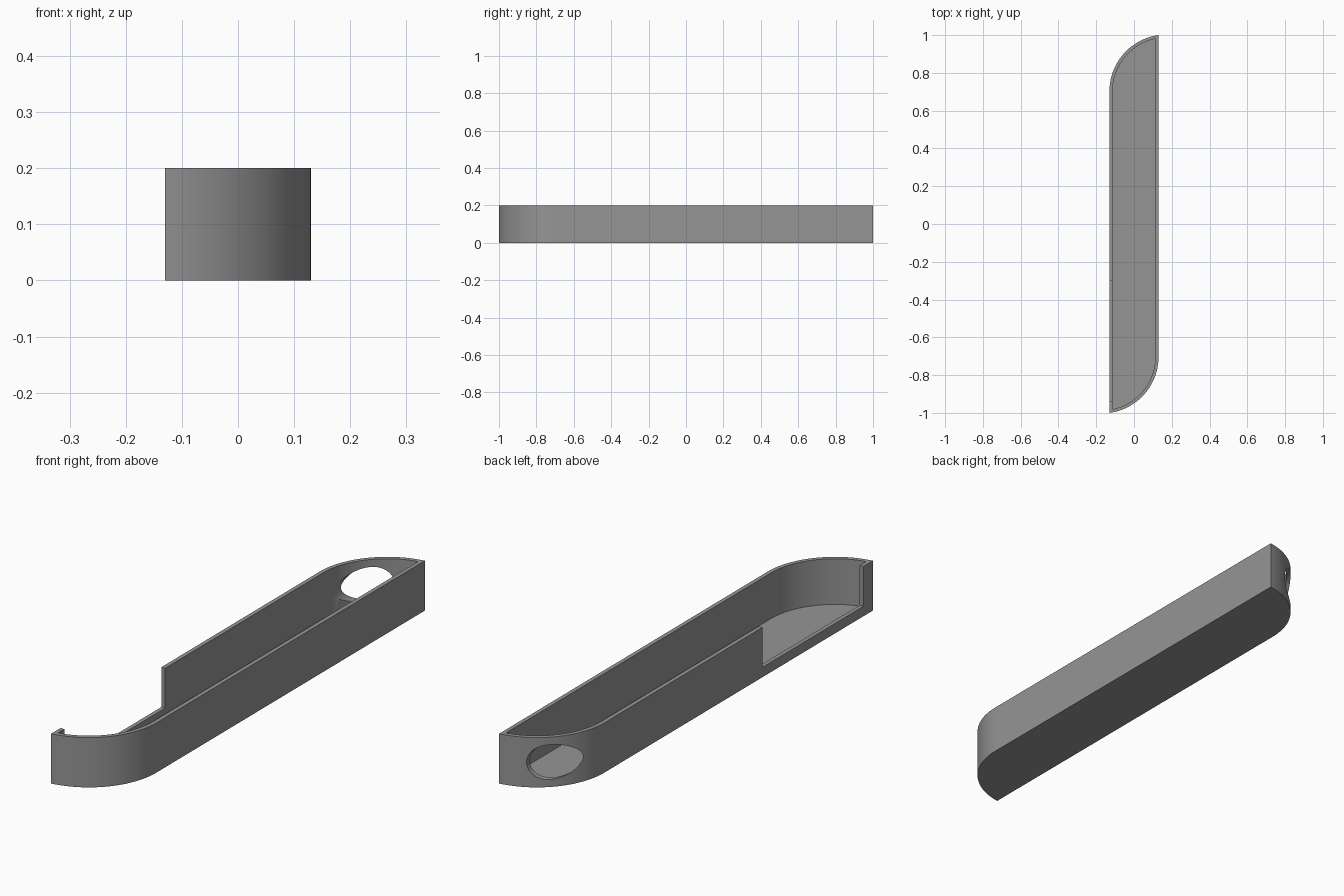
import bpy, bmesh, math

if "Cube" in bpy.data.objects:
    bpy.data.objects.remove(bpy.data.objects["Cube"])

HALF_W, HALF_L, HEIGHT = 0.13, 1.0, 0.2
WALL, FLOOR, RADIUS = 0.0167, 0.0167, 0.3
CX = -HALF_W + RADIUS                                   # rounded corner centre
CY = HALF_L - math.sqrt(RADIUS**2 - (HALF_W - CX)**2)

grey = bpy.data.materials.new("mid grey")
grey.diffuse_color = (0.3, 0.3, 0.3, 1)
grey.use_nodes = True
grey.node_tree.nodes["Principled BSDF"].inputs["Base Color"].default_value = grey.diffuse_color


def outline(inset, steps=32):
    """Long shape with two opposite rounded corners, the same after a half turn."""
    r, x_end = RADIUS - inset, HALF_W - inset
    end = math.acos((CX - x_end) / r)
    half = [(CX - r * math.cos(end * i / steps), CY + r * math.sin(end * i / steps))
            for i in range(steps + 1)]
    return half + [(-x, -y) for x, y in half]


def prism(name, points, z0, z1):
    bm = bmesh.new()
    base = bm.faces.new([bm.verts.new((x, y, z0)) for x, y in points])
    top = bmesh.ops.extrude_face_region(bm, geom=[base])["geom"]
    bmesh.ops.translate(bm, vec=(0, 0, z1 - z0),
                        verts=[g for g in top if isinstance(g, bmesh.types.BMVert)])
    bmesh.ops.recalc_face_normals(bm, faces=bm.faces)
    mesh = bpy.data.meshes.new(name)
    bm.to_mesh(mesh)
    bm.free()
    mesh.materials.append(grey)
    obj = bpy.data.objects.new(name, mesh)
    bpy.context.collection.objects.link(obj)
    return obj


def cut(target, cutter):
    mod = target.modifiers.new(cutter.name, 'BOOLEAN')
    mod.operation, mod.solver, mod.object = 'DIFFERENCE', 'EXACT', cutter
    bpy.context.view_layer.objects.active = target
    bpy.ops.object.modifier_apply(modifier=mod.name)
    bpy.data.objects.remove(cutter)


# Tray body with hollow inside
tray = prism("tray", outline(0), 0, HEIGHT)
cut(tray, prism("cavity", outline(WALL), FLOOR, HEIGHT + 0.1))

# Opening in the left wall, leaving a low sill and a small end post
x0, x1 = -HALF_W - 0.05, -HALF_W + WALL + 0.004
cut(tray, prism("side_opening", [(x0, -0.94), (x1, -0.94), (x1, -0.3), (x0, -0.3)],
                0.04, HEIGHT + 0.1))

# Round hole running lengthwise through the rounded back corner
bpy.ops.mesh.primitive_cylinder_add(vertices=64, radius=0.07, depth=0.5,
                                    location=(-0.04, 0.9, 0.1),
                                    rotation=(math.pi / 2, 0, 0))
hole = bpy.context.object
hole.name = "end_hole"
hole.data.materials.append(grey)
cut(tray, hole)

# Smooth curves, crisp edges
bpy.ops.object.select_all(action='DESELECT')
tray.select_set(True)
bpy.context.view_layer.objects.active = tray
bpy.ops.object.shade_smooth_by_angle(angle=math.radians(30))
